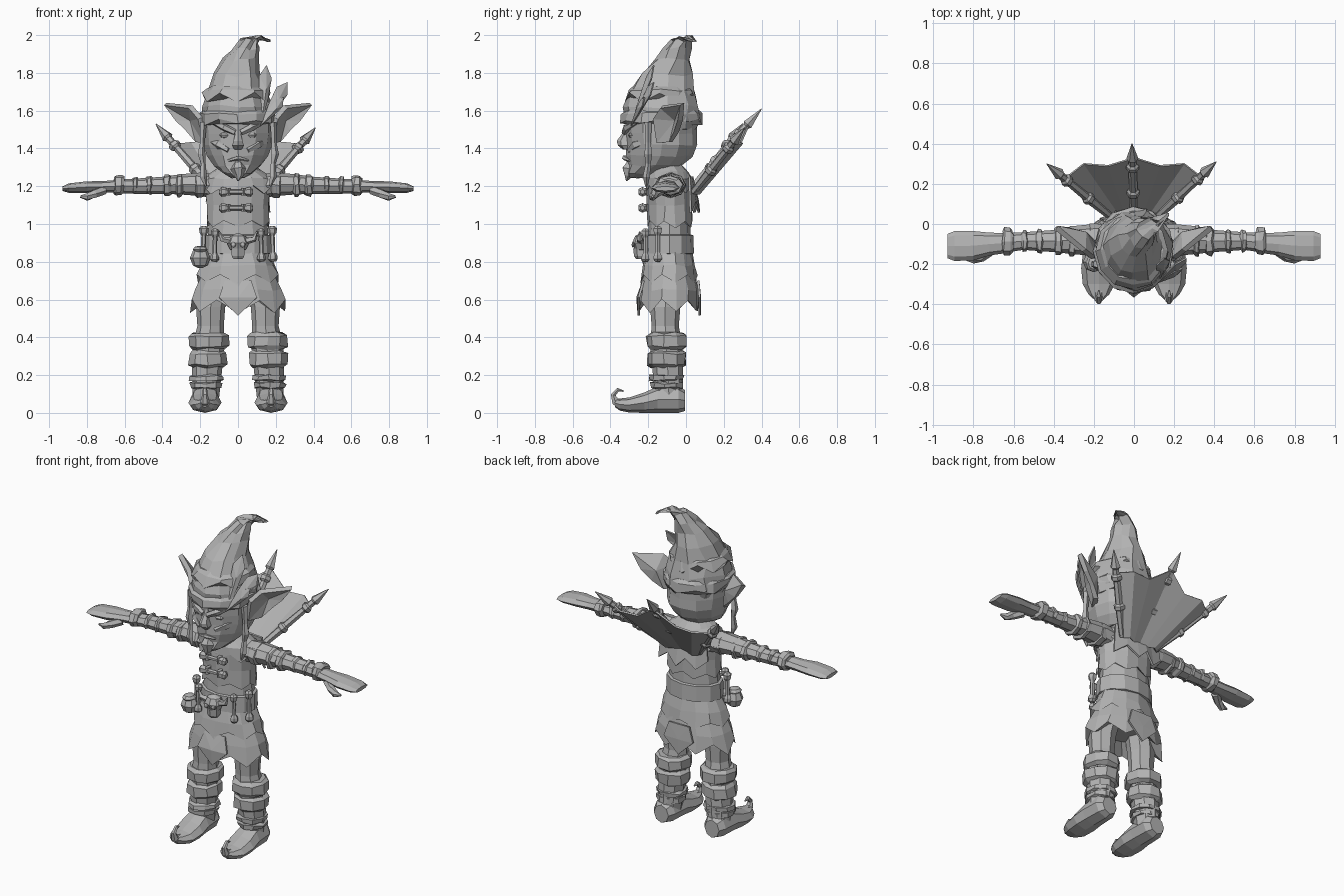
import bpy, bmesh, math, random
from mathutils import Vector

random.seed(4)
grey = bpy.data.materials.new("stone grey")
grey.diffuse_color = (0.45, 0.45, 0.45, 1)
SIDES = ((1, "left"), (-1, "right"))


def make(name, verts, faces, jitter=0, thick=0):
    """Flat shaded mesh with optional roughness and thickness."""
    bm = bmesh.new()
    vs = [bm.verts.new([c + random.uniform(-jitter, jitter) for c in v]) for v in verts]
    for f in faces:
        bm.faces.new([vs[i] for i in f])
    bmesh.ops.recalc_face_normals(bm, faces=bm.faces)
    me = bpy.data.meshes.new(name)
    bm.to_mesh(me)
    bm.free()
    me.materials.append(grey)
    ob = bpy.data.objects.new(name, me)
    bpy.context.collection.objects.link(ob)
    if thick:
        mod = ob.modifiers.new("thickness", "SOLIDIFY")
        mod.thickness, mod.offset = thick, 0
    return ob


def skin(name, rings, jitter=0):
    """Close a stack of equal rings into a solid."""
    n, m = len(rings[0]), len(rings)
    faces = [(r * n + i, r * n + (i + 1) % n, (r + 1) * n + (i + 1) % n, (r + 1) * n + i)
             for r in range(m - 1) for i in range(n)]
    faces += [tuple(range(n)), tuple(range((m - 1) * n, m * n))]
    return make(name, [v for r in rings for v in r], faces, jitter)


def loft(name, axis, secs, n=10, side=1, jitter=0, zig_ring=None, zig=0):
    """Ellipse sections (position, u, v, radius u, radius v) along an axis."""
    rings = []
    for k, (a, u, v, ru, rv) in enumerate(secs):
        ring = []
        for i in range(n):
            t = -math.pi / 2 + 2 * math.pi * i / n
            p, q = u + ru * math.cos(t), v + rv * math.sin(t)
            b = a + (zig * (-1 if i % 2 == 0 else 1) if k == zig_ring else 0)
            x, y, z = {"z": (p, q, b), "x": (b, p, q), "y": (p, b, q)}[axis]
            ring.append((x * side, y, z))
        rings.append(ring)
    return skin(name, rings, jitter)


def tube(name, pts, n=6, side=1):
    """Round sections (x, y, z, radius) swept along a path."""
    ps = [Vector((p[0] * side, p[1], p[2])) for p in pts]
    rings = []
    for k, p in enumerate(ps):
        d = ps[min(k + 1, len(ps) - 1)] - ps[max(k - 1, 0)]
        rot = Vector((0, 0, 1)).rotation_difference(d.normalized())
        rings.append([p + rot @ Vector((math.cos(2 * math.pi * i / n), math.sin(2 * math.pi * i / n), 0)) * pts[k][3]
                      for i in range(n)])
    return skin(name, rings)


def rod(name, a, b, profile, n=6):
    """Straight turned rod from profile points (fraction, radius)."""
    a, b = Vector(a), Vector(b)
    return tube(name, [(*a.lerp(b, t), r) for t, r in profile], n)


def leaf(name, outline, centre, thick=0.012, side=1):
    pts = [(x * side, y, z) for x, y, z in outline + [centre]]
    n = len(outline)
    return make(name, pts, [(i, (i + 1) % n, n) for i in range(n)], 0, thick)


def blob(name, loc, size):
    x, y, z = loc
    secs = [(z + size[2] * math.sin(a), x, y, size[0] * math.cos(a), size[1] * math.cos(a))
            for a in (-1.4, -0.8, 0, 0.8, 1.4)]
    return loft(name, "z", secs, 8)


def bone(name, a, b, r=0.013):
    rod(name, a, b, [(0, r), (0.07, 2 * r), (0.18, 1.8 * r), (0.27, r), (0.73, r),
                     (0.82, 1.8 * r), (0.93, 2 * r), (1, r)])


# Head, hat and collar
loft("head", "z", [(1.245, 0, -.25, .035, .05), (1.27, 0, -.225, .075, .09), (1.31, 0, -.165, .125, .145),
                   (1.36, 0, -.14, .16, .175), (1.42, 0, -.13, .18, .185), (1.48, 0, -.13, .183, .187),
                   (1.56, 0, -.13, .185, .19)], 12, jitter=.005)
loft("hat", "z", [(1.5, 0, -.115, .18, .175), (1.54, 0, -.125, .195, .205), (1.62, 0, -.13, .185, .2),
                  (1.7, -.005, -.13, .16, .175), (1.79, -.005, -.105, .115, .135), (1.87, .015, -.075, .087, .097),
                  (1.93, .035, -.05, .07, .075), (1.975, .065, -.025, .045, .05), (1.988, .1, 0, .028, .03),
                  (1.97, .165, .04, .005, .006)], 11, jitter=.012)
loft("hat_band", "z", [(1.53, 0, -.13, .19, .205), (1.54, 0, -.13, .2, .218), (1.585, 0, -.13, .2, .215),
                       (1.6, 0, -.13, .185, .2)], 12, jitter=.006, zig_ring=1, zig=.012)
loft("hat_fold", "z", [(1.66, -.01, -.135, .165, .17), (1.67, -.01, -.135, .185, .19), (1.71, 0, -.13, .17, .177),
                       (1.73, 0, -.13, .14, .15)], 12, jitter=.006, zig_ring=1, zig=.025)
loft("fur_collar", "z", [(1.2, 0, -.08, .12, .09), (1.18, 0, -.085, .2, .125), (1.24, 0, -.085, .185, .12),
                         (1.28, 0, -.09, .125, .1), (1.32, 0, -.1, .075, .07)], 16, jitter=.006, zig_ring=1, zig=.022)

# Face
loft("nose", "z", [(1.395, 0, -.315, .022, .02), (1.415, 0, -.325, .036, .035), (1.44, 0, -.325, .028, .042),
                   (1.48, 0, -.315, .017, .022), (1.52, 0, -.31, .02, .015)], 6)
tube("mouth", [(-.055, -.3, 1.335, .006), (0, -.325, 1.35, .014), (.055, -.3, 1.335, .006)], 5)
tube("goatee", [(0, -.315, 1.228, .004), (.005, -.305, 1.255, .024), (0, -.3, 1.29, .042), (0, -.29, 1.325, .025)], 6)
for s, side in SIDES:
    tube(side + "_eyebrow", [(.015, -.325, 1.485, .016), (.07, -.315, 1.51, .02), (.145, -.25, 1.545, .01)], 5, s)
    blob(side + "_eye", (s * .07, -.285, 1.47), (.03, .022, .016))
    tube(side + "_cheek", [(.05, -.3, 1.39, .014), (.1, -.265, 1.42, .026), (.145, -.2, 1.44, .014)], 5, s)
    leaf(side + "_ear", [(.17, -.15, 1.43), (.2, -.17, 1.56), (.25, -.13, 1.62), (.385, -.02, 1.635),
                         (.33, -.03, 1.55), (.27, -.05, 1.49), (.215, -.08, 1.435)], (.245, -.05, 1.55), .028, s)
    tube(side + "_braid", [(.17, -.21, 1.2, .006), (.185, -.21, 1.25, .02), (.185, -.2, 1.32, .014),
                           (.195, -.2, 1.37, .022), (.19, -.2, 1.43, .014), (.185, -.2, 1.54, .02)], 5, s)

# Hat feathers fanning from one side
for i, (tip, w) in enumerate([((.15, -.17, 1.84), .035), ((.26, -.17, 1.75), .035), ((.24, -.22, 1.67), .025)]):
    a, b = Vector((.12, -.29, 1.52)), Vector(tip)
    across = (b - a).cross(Vector((.4, -1, .2))).normalized() * w
    leaf("feather_%d" % i, [tuple(p) for p in (a, a.lerp(b, .45) + across * .7, a.lerp(b, .8) + across, b,
                                               a.lerp(b, .8) - across, a.lerp(b, .45) - across * .7)],
         tuple(a.lerp(b, .6) + Vector((.01, -.012, 0))), .008)

# Torso, vest, belt and two skirt tiers
loft("torso", "z", [(.78, 0, -.09, .165, .12), (.95, 0, -.088, .158, .113), (1.06, 0, -.085, .15, .108),
                    (1.17, 0, -.085, .168, .113), (1.24, 0, -.085, .165, .1), (1.28, 0, -.1, .09, .08),
                    (1.36, 0, -.12, .075, .075)], 12)
loft("vest", "z", [(1.02, 0, -.085, .14, .1), (1.0, 0, -.085, .168, .122), (1.1, 0, -.085, .168, .122),
                   (1.2, 0, -.085, .176, .122), (1.25, 0, -.085, .15, .1)], 14, jitter=.005, zig_ring=1, zig=.018)
loft("belt", "z", [(.84, 0, -.088, .16, .115), (.845, 0, -.088, .177, .13), (.94, 0, -.088, .174, .127),
                   (.945, 0, -.088, .155, .11)], 12)
loft("skirt_upper", "z", [(.76, 0, -.09, .15, .11), (.71, 0, -.09, .22, .153), (.78, 0, -.09, .195, .14),
                          (.85, 0, -.09, .165, .12)], 14, jitter=.006, zig_ring=1, zig=.02)
loft("skirt_lower", "z", [(.64, 0, -.09, .12, .09), (.565, 0, -.088, .255, .165), (.65, 0, -.088, .23, .155),
                          (.76, 0, -.09, .18, .13)], 14, jitter=.006, zig_ring=1, zig=.032)
for y, name in ((-.25, "front_point"), (.072, "back_point")):
    leaf(name, [(-.1, y, .61), (0, y, .515), (.1, y, .61), (.07, y * .9, .7), (-.07, y * .9, .7)],
         (0, y * 1.03, .61), .012)

# Vest fasteners, belt trophies and pouch
for i, z in enumerate((1.17, 1.085)):
    bone("vest_bone_%d" % i, (-.1, -.23, z), (.08, -.23, z))
    for x in (-.05, .03):
        loft("vest_loop", "z", [(z - .02, x, -.222, .012, .025), (z + .02, x, -.222, .012, .025)], 6)
blob("skull", (0, -.235, .9), (.06, .05, .05))
loft("skull_jaw", "z", [(.815, 0, -.24, .028, .025), (.83, 0, -.24, .038, .035), (.87, 0, -.24, .04, .04)], 6)
for s, side in SIDES:
    blob(side + "_skull_socket", (s * .025, -.28, .89), (.015, .008, .014))
    tube(side + "_skull_horn", [(.04, -.24, .91, .02), (.085, -.245, .92, .016), (.1, -.245, .96, .004)], 5, s)
    bone(side + "_belt_bone", (s * .125, -.215, .8), (s * .12, -.215, .975), .012)
    bone(side + "_hip_bone", (s * .185, -.15, .8), (s * .18, -.15, .99), .013)
blob("pouch", (-.2, -.19, .82), (.055, .05, .055))
blob("pouch_flap", (-.2, -.195, .865), (.04, .045, .02))

# Arms, wraps, hands; legs, cuffs and curled shoes
for s, side in SIDES:
    loft(side + "_arm", "x", [(.12, -.08, 1.2, .08, .065), (.2, -.08, 1.21, .08, .062), (.3, -.08, 1.21, .07, .054),
                              (.4, -.085, 1.205, .055, .045), (.55, -.085, 1.2, .044, .04),
                              (.66, -.095, 1.2, .05, .035)], 8, s)
    for x, w, r in ((.2, .06, .084), (.31, .035, .078), (.375, .04, .074), (.47, .03, .06), (.545, .03, .055),
                    (.63, .05, .068)):
        loft(side + "_arm_wrap", "x", [(x - w / 2, -.085, 1.205, r - .016, r * .65), (x - w / 4, -.085, 1.205, r, r * .8),
                                       (x + w / 3, -.085, 1.205, r, r * .8), (x + w / 2, -.085, 1.205, r - .016, r * .6)],
             8, s, .005)
    loft(side + "_hand", "x", [(.64, -.095, 1.2, .05, .033), (.72, -.1, 1.197, .057, .03), (.8, -.108, 1.195, .073, .031),
                               (.895, -.11, 1.19, .074, .025), (.93, -.11, 1.187, .06, .012)], 8, s)
    tube(side + "_thumb", [(.71, -.13, 1.18, .025), (.76, -.165, 1.16, .024), (.8, -.178, 1.142, .02),
                           (.835, -.178, 1.145, .006)], 6, s)
    loft(side + "_leg", "z", [(.08, .17, -.09, .07, .075), (.2, .165, -.095, .078, .08), (.36, .155, -.105, .085, .085),
                              (.46, .145, -.11, .07, .072), (.56, .145, -.11, .077, .08), (.68, .12, -.1, .08, .08)], 8, s)
    for z, h, r, x in ((.38, .085, .108, .155), (.285, .09, .102, .16), (.185, .035, .092, .165), (.145, .035, .086, .168)):
        loft(side + "_boot_cuff", "z", [(z - h / 2, x, -.1, r - .022, r - .022), (z - h / 3, x, -.1, r, r),
                                        (z + h / 3, x, -.1, r, r), (z + h / 2, x, -.1, r - .022, r - .022)], 9, s, .006)
    loft(side + "_shoe", "y", [(-.005, .175, .065, .05, .055), (-.04, .175, .072, .074, .072), (-.15, .175, .07, .08, .07),
                               (-.22, .175, .054, .088, .054), (-.3, .175, .042, .08, .04), (-.35, .175, .044, .052, .032),
                               (-.375, .175, .052, .025, .022)], 8, s)
    tube(side + "_toe_curl", [(.175, -.33, .045, .034), (.175, -.375, .062, .024), (.175, -.385, .095, .015),
                              (.175, -.36, .123, .012), (.175, -.33, .115, .004)], 6, s)

# Banner poles and pleated membrane on the back
pole = [(0, .018), (.3, .024), (.32, .033), (.36, .033), (.38, .022), (.64, .02), (.66, .032), (.7, .032),
        (.72, .02), (.78, .02), (.8, .03), (1, .002)]
for name, a, b in (("centre_pole", (0, .03, 1.19), (-.01, .4, 1.61)), ("left_pole", (.12, .04, 1.17), (.41, .31, 1.51)),
                   ("right_pole", (-.12, .04, 1.17), (-.435, .3, 1.53))):
    rod(name, a, b, pole)
half = [((.13, .04, 1.16), (.34, .23, 1.42)), ((.09, .07, 1.16), (.25, .3, 1.43)),
        ((.045, .05, 1.16), (.13, .29, 1.43))]
cols = [((-a[0], *a[1:]), (-b[0], *b[1:])) for a, b in half] + [((0, .05, 1.17), (0, .33, 1.52))] + half[::-1]
make("membrane", [p for c in cols for p in c], [(2 * i, 2 * i + 2, 2 * i + 3, 2 * i + 1) for i in range(6)], 0, .01)

# Short ragged cape below the banner
xs = [-.17, -.1, -.04, .02, .09, .17]
rag = [p for i, x in enumerate(xs) for p in ((x * .9, .035 - abs(x) * .1, 1.25),
                                             (x, .075 - abs(x) * .3, 1.06 if i % 2 else 1.12))]
make("cape", rag, [(2 * i, 2 * i + 2, 2 * i + 3, 2 * i + 1) for i in range(5)], 0, .012)
